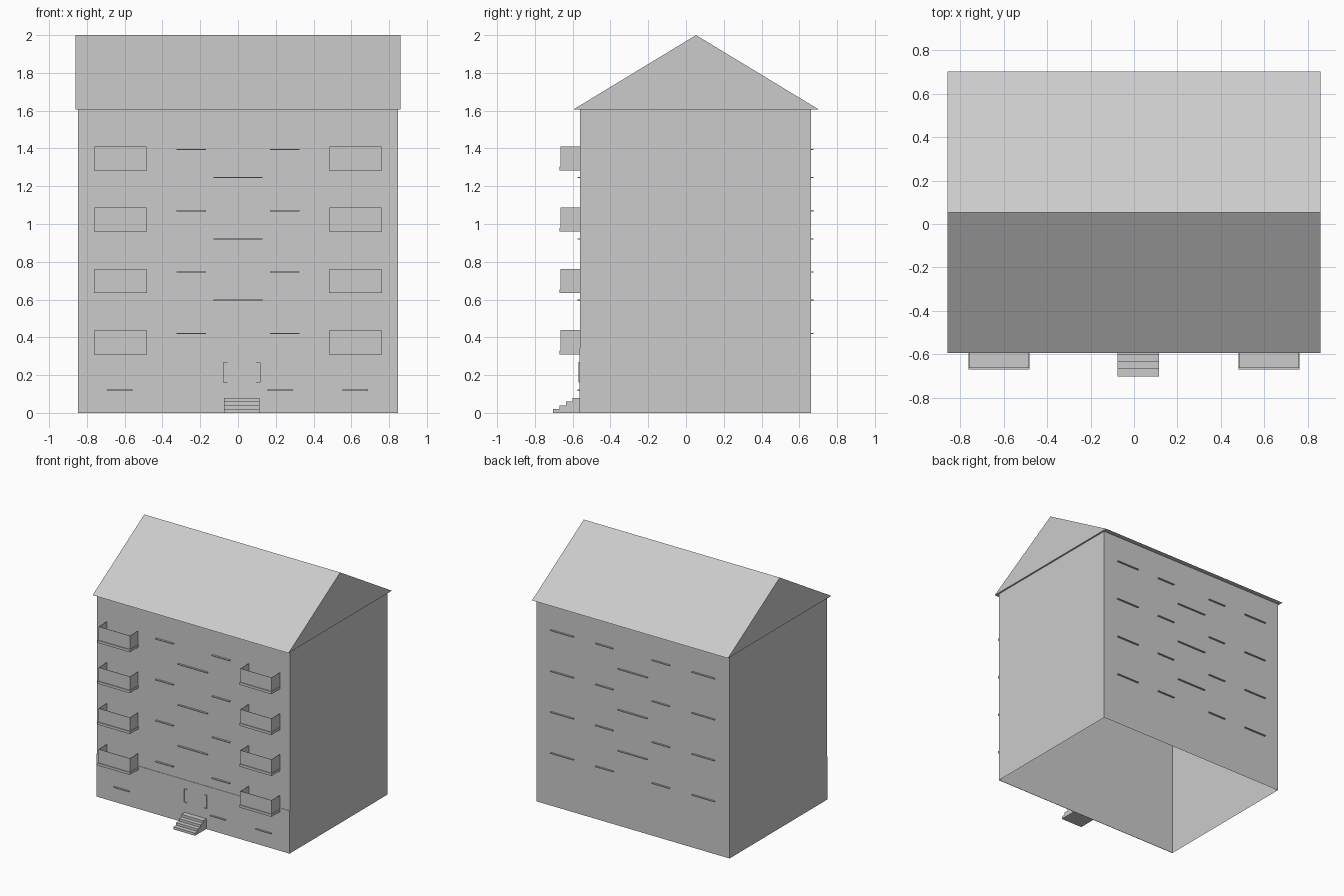
import bpy

if "Cube" in bpy.data.objects:
    bpy.data.objects.remove(bpy.data.objects["Cube"])


def mesh_object(name, verts, faces):
    me = bpy.data.meshes.new(name)
    me.from_pydata(verts, [], faces)
    me.update()
    ob = bpy.data.objects.new(name, me)
    bpy.context.collection.objects.link(ob)
    return ob


def box(name, x0, x1, y0, y1, z0, z1, open_ends=False):
    v = [(x, y, z) for x in (x0, x1) for y in (y0, y1) for z in (z0, z1)]
    f = [(0, 1, 3, 2), (4, 6, 7, 5), (0, 4, 5, 1), (2, 3, 7, 6)]
    if not open_ends:
        f += [(0, 2, 6, 4), (1, 5, 7, 3)]
    return mesh_object(name, v, f)


def prism(name, profile, x0, x1):
    # Extrude a (y, z) outline along x
    n = len(profile)
    v = [(x, y, z) for x in (x0, x1) for y, z in profile]
    f = [tuple(reversed(range(n))), tuple(range(n, 2 * n))]
    f += [(i, (i + 1) % n, n + (i + 1) % n, n + i) for i in range(n)]
    return mesh_object(name, v, f)


FRONT, BACK, HALF = -0.56, 0.663, 0.847

# Hollow main block, open at the bottom, under a gabled roof
box("walls", -HALF, HALF, FRONT, BACK, 0, 1.607, open_ends=True)
prism("roof", [(-0.595, 1.607), (0.702, 1.607), (0.053, 2.0)], -0.86, 0.86)

# Thin plinth cladding around the entrance opening
P = FRONT - 0.003
box("plinth_left", -HALF, -0.08, P, FRONT, 0, 0.34)
box("plinth_right", 0.12, HALF, P, FRONT, 0, 0.34)
box("plinth_lintel", -0.08, 0.12, P, FRONT, 0.27, 0.34)

# Bracket-shaped door surround
for side in (-1, 1):
    for part, a, b, z0, z1 in (("post", 0.096, 0.1, 0.16, 0.27),
                               ("top", 0.075, 0.096, 0.266, 0.27),
                               ("bottom", 0.075, 0.096, 0.16, 0.164)):
        x0, x1 = sorted((0.02 + side * a, 0.02 + side * b))
        box("door_surround_" + part, x0, x1, FRONT - 0.008, FRONT, z0, z1)

# Entrance steps
steps = [(FRONT, 0)]
for i in range(4):
    y = -0.703 + 0.034 * i
    steps += [(y, 0.02 * i), (y, 0.02 * (i + 1))]
steps.append((FRONT, 0.08))
prism("entrance_steps", steps[::-1], -0.075, 0.115)

# Balconies: floor slab with three thin parapets, mirrored left and right
for side in (-1, 1):
    for i in range(4):
        z = 0.31 + 0.3245 * i
        c = side * 0.622
        box("balcony_floor", c - 0.141, c + 0.141, -0.67, FRONT, z, z + 0.02)
        box("balcony_front", c - 0.138, c + 0.138, -0.664, -0.661, z + 0.02, z + 0.128)
        for e in (-1, 1):
            xs = sorted((c + e * 0.138, c + e * 0.135))
            box("balcony_side", xs[0], xs[1], -0.661, FRONT, z + 0.02, z + 0.128)


# Window sills
def sill(xc, w, z, front):
    y0, y1 = (FRONT - 0.015, FRONT) if front else (BACK, BACK + 0.013)
    box("window_sill", xc - w / 2, xc + w / 2, y0, y1, z - 0.003, z + 0.003)


for i in range(4):
    z = 0.42 + 0.325 * i
    for side in (-1, 1):
        sill(side * 0.248, 0.155, z, True)
        sill(side * 0.248, 0.155, z, False)
        sill(side * 0.62, 0.20, z, False)
for i in range(3):
    for front in (True, False):
        sill(0, 0.26, 0.596 + 0.325 * i, front)
for xc in (-0.625, 0.223, 0.622):
    sill(xc, 0.135, 0.12, True)
